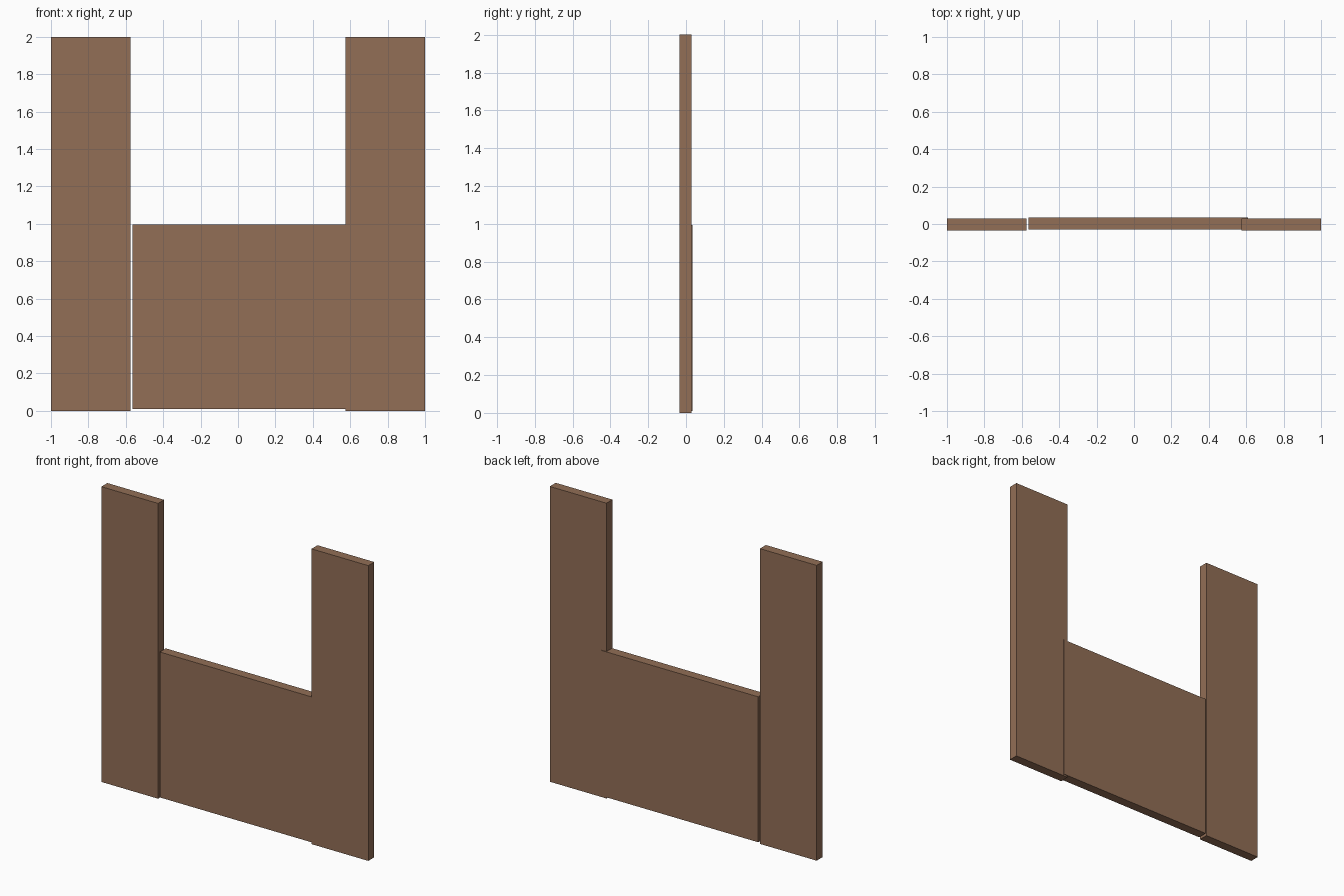
import bpy

if "Cube" in bpy.data.objects:
    bpy.data.objects.remove(bpy.data.objects["Cube"])

wood = bpy.data.materials.new("brown_wood")
wood.diffuse_color = (0.287, 0.156, 0.093, 1.0)
wood.use_nodes = True
wood.node_tree.nodes["Principled BSDF"].inputs["Base Color"].default_value = wood.diffuse_color


def box(name, lo, hi):
    """Axis-aligned box between two corners."""
    bpy.ops.mesh.primitive_cube_add(size=1, location=[(a + b) / 2 for a, b in zip(lo, hi)])
    ob = bpy.context.object
    ob.name = name
    ob.scale = [b - a for a, b in zip(lo, hi)]
    bpy.ops.object.transform_apply(location=False, rotation=False, scale=True)
    ob.data.materials.append(wood)
    return ob


# Tall side boards
box("left_board", (-1.0, -0.034, 0.0), (-0.575, 0.030, 2.0))
box("right_board", (0.575, -0.034, 0.0), (1.0, 0.030, 2.0))

# Low middle panel: a narrow gap on the left, tucked into the right board
box("middle_panel", (-0.565, -0.030, 0.01), (0.61, 0.034, 0.995))
